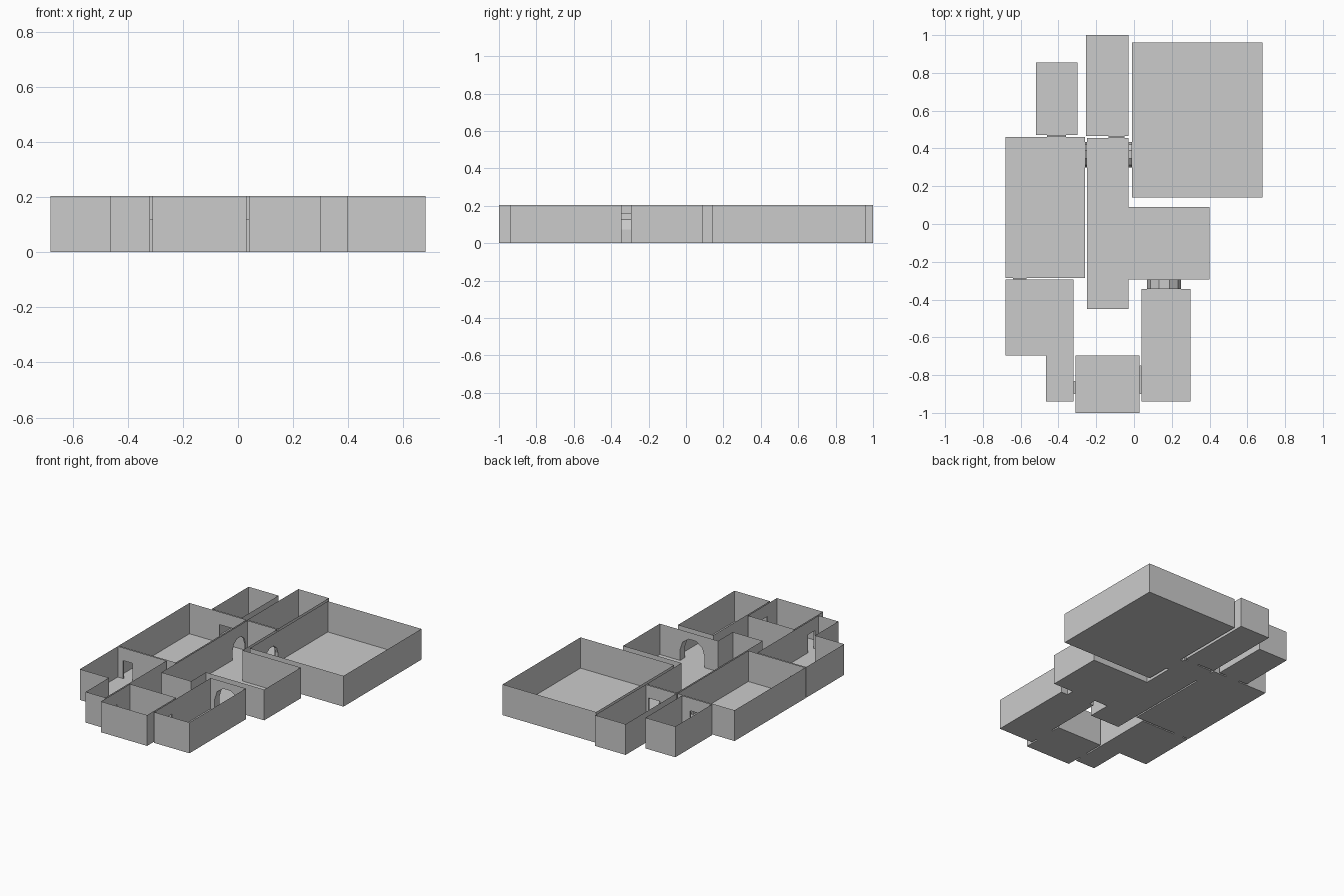
import bpy, bmesh, math

if "Cube" in bpy.data.objects:
    bpy.data.objects.remove(bpy.data.objects["Cube"])

HEIGHT = 0.205
DOOR_TOP = 0.12

stone = bpy.data.materials.new("plain_grey")
stone.use_nodes = True
GREY = (0.6, 0.6, 0.6, 1)
stone.diffuse_color = GREY
stone.node_tree.nodes["Principled BSDF"].inputs["Base Color"].default_value = GREY


def rect(x0, x1, y0, y1):
    return [(x0, y0), (x1, y0), (x1, y1), (x0, y1)]


# Room outlines, counter-clockwise
ROOMS = {
    "great_hall": rect(-0.01, 0.68, 0.14, 0.96),
    "back_passage": rect(-0.255, -0.03, 0.465, 1.0),
    "back_closet": rect(-0.52, -0.30, 0.47, 0.855),
    "long_room": rect(-0.68, -0.26, -0.285, 0.46),
    "front_room": rect(-0.31, 0.03, -1.0, -0.695),
    "side_room": rect(0.04, 0.30, -0.94, -0.345),
    "corner_room": [(-0.465, -0.94), (-0.32, -0.94), (-0.32, -0.295), (-0.68, -0.295),
                    (-0.68, -0.695), (-0.465, -0.695)],
    "central_corridor": [(-0.25, -0.45), (-0.03, -0.45), (-0.03, -0.295), (0.40, -0.295),
                         (0.40, 0.09), (-0.03, 0.09), (-0.03, 0.455), (-0.25, 0.455)],
}

# Doorways: name, axis the opening runs along, start, end, the two wall positions, arch spring
DOORS = [
    ("closet_doorway", 0, -0.46, -0.36, (0.46, 0.47), None),
    ("passage_doorway", 0, -0.135, -0.05, (0.455, 0.465), None),
    ("hall_archway", 1, 0.30, 0.435, (-0.03, -0.01), 0.06),
    ("long_room_archway", 1, 0.30, 0.435, (-0.26, -0.25), 0.06),
    ("corner_doorway", 0, -0.64, -0.57, (-0.295, -0.285), None),
    ("side_archway", 0, 0.07, 0.25, (-0.345, -0.295), 0.073),
    ("front_left_doorway", 1, -0.90, -0.75, (0.03, 0.04), None),
    ("front_right_doorway", 1, -0.90, -0.83, (-0.32, -0.31), None),
]


def opening(a, b, spring):
    """Doorway outline from floor at a, over the top, to floor at b."""
    if spring is None:
        return [(a, 0), (a, DOOR_TOP), (b, DOOR_TOP), (b, 0)]
    mid, r = (a + b) / 2, (b - a) / 2
    arc = [(mid - r * math.cos(math.pi * i / 5), spring + r * math.sin(math.pi * i / 5))
           for i in range(6)]
    return [(a, 0)] + arc + [(b, 0)]


def place(axis, along, across, z):
    return (along, across, z) if axis == 0 else (across, along, z)


def finish(name, bm):
    mesh = bpy.data.meshes.new(name)
    bm.to_mesh(mesh)
    bm.free()
    mesh.materials.append(stone)
    bpy.context.collection.objects.link(bpy.data.objects.new(name, mesh))


def add_face(bm, points):
    bm.faces.new([bm.verts.new(p) for p in points])


# Open-topped rooms with thin walls cut by their doorways
for name, outline in ROOMS.items():
    bm = bmesh.new()
    add_face(bm, [(x, y, 0) for x, y in reversed(outline)])
    for p, q in zip(outline, outline[1:] + outline[:1]):
        axis = 0 if p[1] == q[1] else 1
        across, start, end = p[1 - axis], p[axis], q[axis]
        low, high = min(start, end), max(start, end)
        profile = [(start, 0)]
        for _, d_axis, a, b, sides, spring in DOORS:
            on_wall = any(abs(s - across) < 1e-4 for s in sides)
            if d_axis == axis and on_wall and low < a and b < high:
                cut = opening(a, b, spring)
                profile += cut if start < end else cut[::-1]
        profile += [(end, 0), (end, HEIGHT), (start, HEIGHT)]
        add_face(bm, [place(axis, t, across, z) for t, z in profile])
    bmesh.ops.remove_doubles(bm, verts=bm.verts, dist=1e-5)
    finish(name, bm)

# Short tunnels joining neighbouring rooms
for name, axis, a, b, (near, far), spring in DOORS:
    bm = bmesh.new()
    cut = opening(a, b, spring)
    for p, q in zip(cut, cut[1:] + cut[:1]):
        add_face(bm, [place(axis, p[0], near, p[1]), place(axis, q[0], near, q[1]),
                      place(axis, q[0], far, q[1]), place(axis, p[0], far, p[1])])
    bmesh.ops.remove_doubles(bm, verts=bm.verts, dist=1e-5)
    bmesh.ops.recalc_face_normals(bm, faces=bm.faces)
    finish(name, bm)
